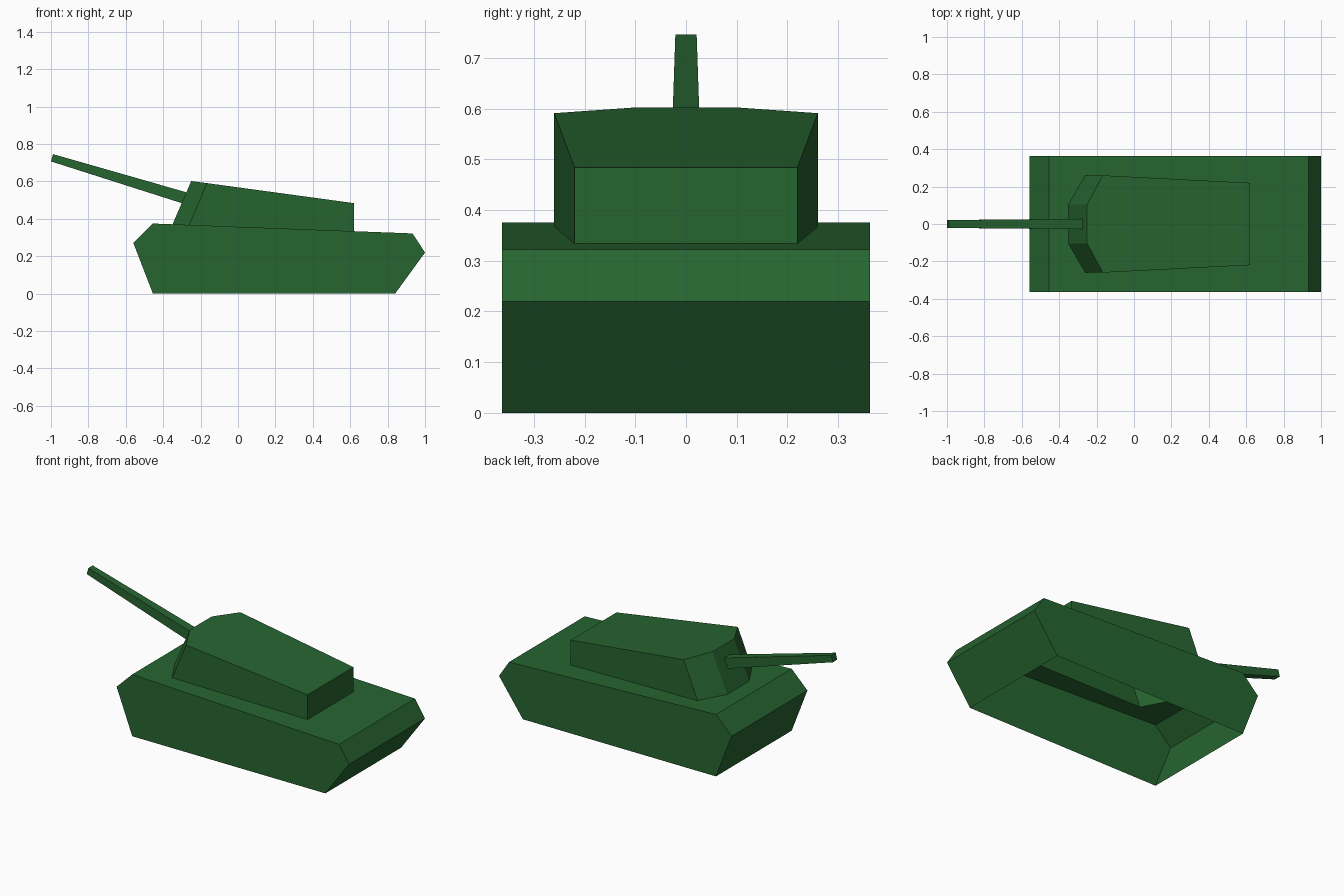
import bpy, bmesh

if "Cube" in bpy.data.objects:
    bpy.data.objects.remove(bpy.data.objects["Cube"])

green = bpy.data.materials.new("green_paint")
green.diffuse_color = (0.02, 0.13, 0.03, 1)
green.use_nodes = True
green.node_tree.nodes["Principled BSDF"].inputs["Base Color"].default_value = green.diffuse_color


def make_part(name, polygons):
    """Flat-shaded mesh from a list of corner loops, shared corners welded."""
    bm = bmesh.new()
    for loop in polygons:
        bm.faces.new([bm.verts.new(p) for p in loop])
    bmesh.ops.remove_doubles(bm, verts=bm.verts, dist=0.0005)
    bmesh.ops.recalc_face_normals(bm, faces=bm.faces)
    mesh = bpy.data.meshes.new(name)
    bm.to_mesh(mesh)
    bm.free()
    mesh.materials.append(green)
    obj = bpy.data.objects.new(name, mesh)
    bpy.context.collection.objects.link(obj)
    return obj


def deck_z(x):
    """Height of the sloping hull deck."""
    return 0.375 + (x + 0.455) * (0.322 - 0.375) / (0.933 + 0.455)


def flip(loop):
    return [(x, -y, z) for x, y, z in reversed(loop)]


def strips(a, b, closed=True):
    """Quads joining two matching loops."""
    n = len(a)
    return [(a[i], a[(i + 1) % n], b[(i + 1) % n], b[i])
            for i in range(n if closed else n - 1)]


# Half outlines of the turret, from front to back
half_base = [(-0.35, 0.105), (-0.26, 0.26), (0.62, 0.22)]
base = [(x, y, deck_z(x)) for x, y in half_base]
roof = [(-0.25, 0.105, 0.602), (-0.166, 0.26, 0.591), (0.62, 0.22, 0.484)]

# Hull: open-bottomed shell with the turret opening cut out of the deck
W = 0.363
rear = [(0.84, 0), (1.0, 0.22), (0.933, deck_z(0.933))]
nose = [(-0.455, deck_z(-0.455)), (-0.56, 0.272), (-0.455, 0)]
side = [(x, W, z) for x, z in rear + nose]
hull = [side, flip(side)]
for run in (rear, nose):
    hull += strips([(x, W, z) for x, z in run],
                   [(x, -W, z) for x, z in run], closed=False)
half_deck = [(x, y, deck_z(x)) for x, y in
             [(-0.35, 0)] + half_base +
             [(0.62, 0), (0.933, 0), (0.933, W), (-0.455, W), (-0.455, 0)]]
hull += [half_deck, flip(half_deck)]
make_part("hull", hull)

# Turret: wedge walls and a sloping roof, open underneath
full_base, full_roof = base + flip(base), roof + flip(roof)
make_part("turret", strips(full_base, full_roof) + [full_roof])

# Gun barrel: tapered square tube rising from the turret face
r, t = 0.028, 0.021
root = [(-0.276, -r, 0.542), (-0.276, r, 0.542),
        (-0.301, r, 0.484), (-0.301, -r, 0.484)]
muzzle = [(-0.989, -t, 0.746), (-0.989, t, 0.746),
          (-1.0, t, 0.707), (-1.0, -t, 0.707)]
make_part("gun_barrel", strips(root, muzzle) + [muzzle])
